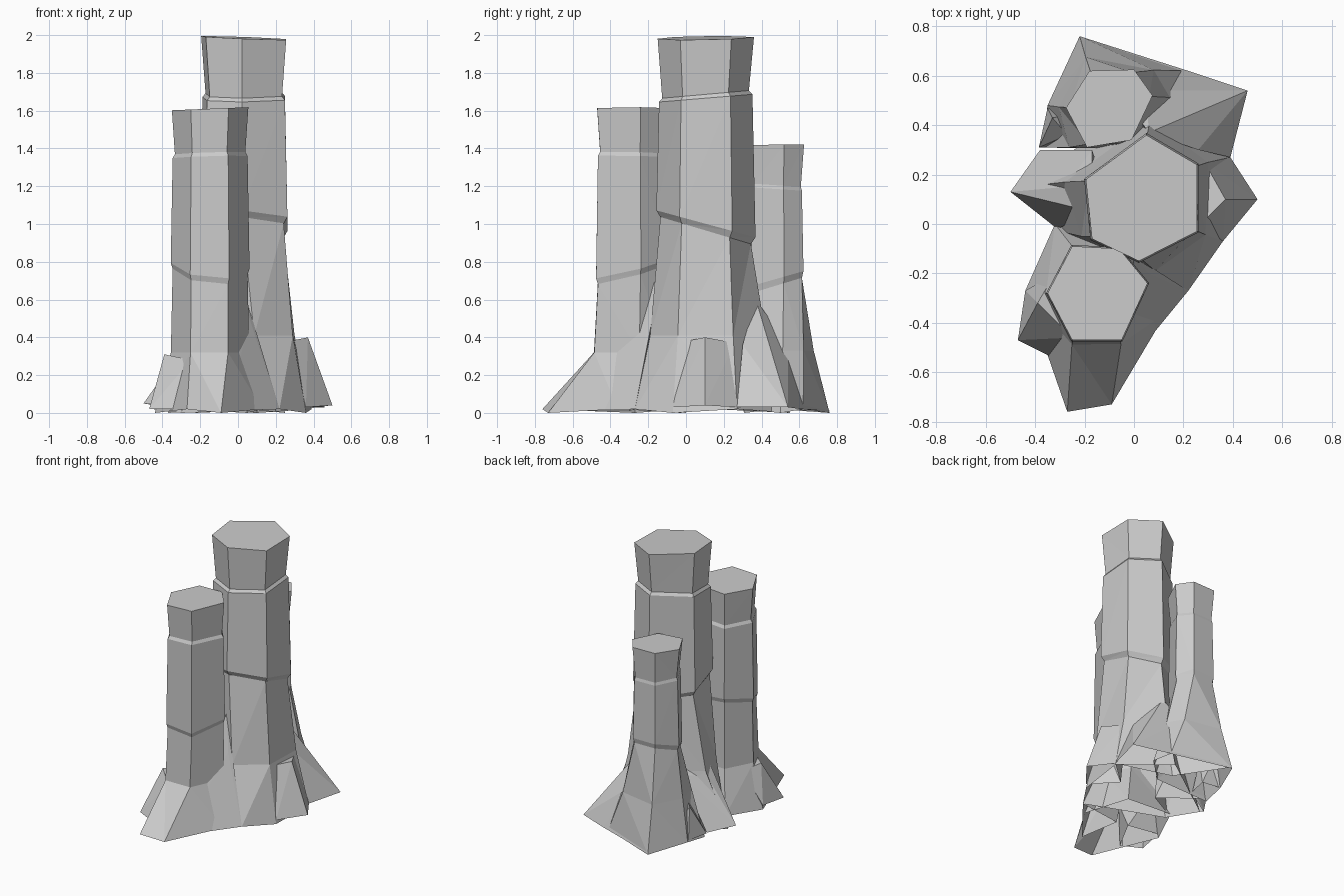
import bpy, bmesh


def finish(name, bm):
    """Open the underside and turn the bmesh into an object."""
    bmesh.ops.recalc_face_normals(bm, faces=bm.faces)
    under = [f for f in bm.faces if f.normal.z < -0.7 and f.calc_center_median().z < 0.1]
    bmesh.ops.delete(bm, geom=under, context='FACES')
    mesh = bpy.data.meshes.new(name)
    bm.to_mesh(mesh)
    bm.free()
    bpy.context.collection.objects.link(bpy.data.objects.new(name, mesh))


def column(name, corners, rings, knee_z, knee_blend, feet):
    """Loft six-sided rings (z, scale, tilt x, tilt y) down to a flared foot."""
    cx = sum(c[0] for c in corners) / 6
    cy = sum(c[1] for c in corners) / 6
    loops = []
    for z, s, tx, ty in rings:
        loops.append([(cx + (x - cx) * s, cy + (y - cy) * s,
                       z + tx * (x - cx) + ty * (y - cy)) for x, y in corners])
    loops.append([(x + (fx - x) * knee_blend, y + (fy - y) * knee_blend, knee_z)
                  for (x, y), (fx, fy) in zip(corners, feet)])
    loops.append([(fx, fy, 0.02 * (i % 2)) for i, (fx, fy) in enumerate(feet)])
    bm = bmesh.new()
    vs = [[bm.verts.new(p) for p in loop] for loop in loops]
    bm.faces.new(vs[0])
    bm.faces.new(vs[-1])
    for a, b in zip(vs, vs[1:]):
        for i in range(6):
            j = (i + 1) % 6
            bm.faces.new((a[i], a[j], b[j], b[i]))
    bmesh.ops.triangulate(bm, faces=bm.faces[:])
    finish(name, bm)


def rock(name, points):
    """Faceted boulder: convex hull of a few points."""
    bm = bmesh.new()
    for p in points:
        bm.verts.new(p)
    bmesh.ops.convex_hull(bm, input=bm.verts[:])
    loose = [v for v in bm.verts if not v.link_faces]
    bmesh.ops.delete(bm, geom=loose, context='VERTS')
    finish(name, bm)


# Tall centre column
column("tall_column",
       [(0.05, 0.36), (0.255, 0.24), (0.255, -0.03), (0.02, -0.15), (-0.17, -0.06), (-0.195, 0.18)],
       [(1.985, 1, -0.04, 0.02), (1.685, 0.90, 0, 0.08), (1.665, 0.97, 0, 0.08),
        (1.005, 1.03, 0, -0.28), (0.97, 0.94, 0, -0.28)],
       0.41, 0.33,
       [(0.1, 0.55), (0.39, 0.27), (0.36, -0.07), (0.22, -0.27), (-0.30, -0.03), (-0.45, 0.15)])

# Middle-height front column
column("front_column",
       [(-0.06, -0.10), (0.055, -0.24), (-0.05, -0.47), (-0.25, -0.47), (-0.35, -0.28), (-0.25, -0.09)],
       [(1.61, 1, 0.04, 0), (1.375, 0.92, 0.03, -0.02), (1.355, 0.98, 0.03, -0.02),
        (0.775, 1.03, -0.1, 0.27), (0.745, 0.98, -0.1, 0.27)],
       0.32, 0.06,
       [(0.05, 0.0), (0.13, -0.36), (-0.09, -0.73), (-0.27, -0.76), (-0.44, -0.27), (-0.32, 0.0)])

# Short back column
column("back_column",
       [(-0.18, 0.62), (0.0, 0.625), (0.075, 0.52), (-0.01, 0.34), (-0.19, 0.31), (-0.275, 0.47)],
       [(1.42, 1, 0, 0.01), (1.205, 0.88, 0, -0.06), (1.185, 0.92, 0, -0.06),
        (0.71, 0.98, 0, 0.28), (0.675, 0.92, 0, 0.28)],
       0.33, 0.4,
       [(-0.22, 0.76), (0.20, 0.62), (0.25, 0.5), (0.05, 0.3), (-0.37, 0.31), (-0.35, 0.48)])

# Boulders leaning on the column feet
rock("right_boulder",
     [(0.50, 0.10, 0.04), (0.39, 0.27, 0.03), (0.36, -0.07, 0.03), (0.37, 0.10, 0.40),
      (0.28, 0.26, 0.37), (0.27, 0.0, 0.38), (0.2, 0.1, 0.03)])
rock("back_right_boulder",
     [(0.46, 0.54, 0.03), (0.25, 0.61, 0.02), (0.39, 0.27, 0.03), (0.26, 0.30, 0.36),
      (0.06, 0.37, 0.60), (0.05, 0.54, 0.36), (-0.22, 0.76, 0.01), (0.0, 0.4, 0.02)])
rock("left_boulder",
     [(-0.50, 0.13, 0.05), (-0.38, 0.30, 0.03), (-0.31, -0.02, 0.03), (-0.28, 0.15, 0.36),
      (-0.17, 0.30, 0.40), (-0.17, 0.05, 0.52), (-0.1, 0.1, 0.02)])
rock("front_left_boulder",
     [(-0.47, -0.47, 0.02), (-0.33, -0.54, 0.02), (-0.44, -0.27, 0.03), (-0.39, -0.32, 0.31),
      (-0.25, -0.46, 0.28), (-0.32, -0.20, 0.28), (-0.2, -0.3, 0.02)])
rock("small_left_boulder",
     [(-0.385, 0.31, 0.03), (-0.35, 0.47, 0.03), (-0.25, 0.31, 0.03), (-0.33, 0.43, 0.26),
      (-0.27, 0.36, 0.26), (-0.22, 0.45, 0.03)])
rock("front_ridge",
     [(0.22, -0.27, 0.02), (0.12, -0.37, 0.01), (-0.05, -0.60, 0.01), (0.05, -0.26, 0.35),
      (0.06, -0.20, 0.50), (0.0, -0.13, 0.75), (-0.1, -0.15, 0.5), (-0.1, -0.3, 0.01)])
